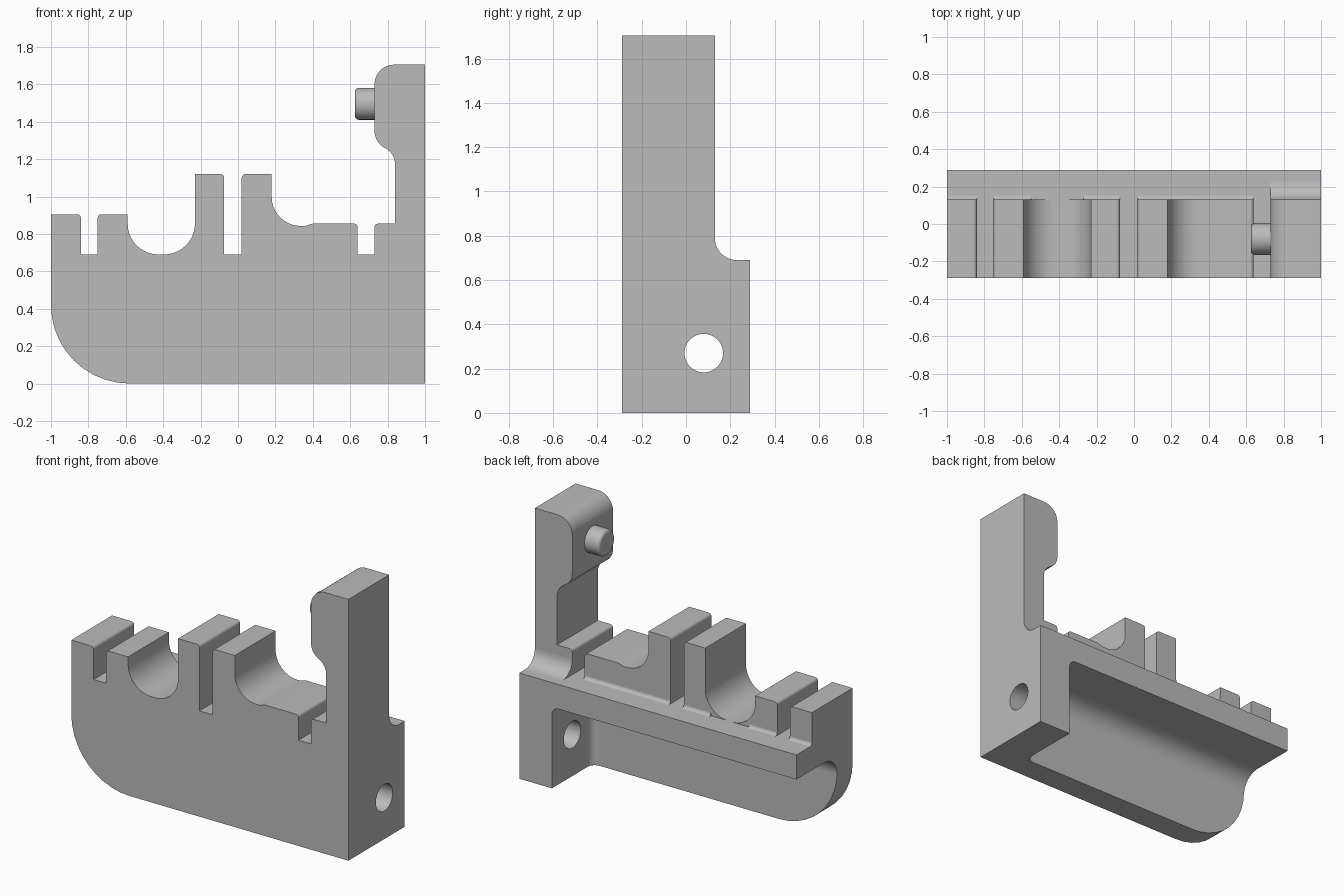
import bpy, bmesh, math
from mathutils import Vector

cube = bpy.data.objects.get("Cube")
if cube:
    bpy.data.objects.remove(cube, do_unlink=True)

GREY = (0.5, 0.5, 0.5, 1)
grey = bpy.data.materials.new("plain grey")
grey.use_nodes = True
grey.diffuse_color = GREY
grey.node_tree.nodes["Principled BSDF"].inputs["Base Color"].default_value = GREY


def rounded(corners, steps=10):
    """Outline with each (a, b, radius) corner rounded."""
    out = []
    for i, c in enumerate(corners):
        p = Vector(c[:2])
        r = c[2] if len(c) > 2 else 0
        if not r:
            out.append(p)
            continue
        u = (Vector(corners[i - 1][:2]) - p).normalized()
        v = (Vector(corners[(i + 1) % len(corners)][:2]) - p).normalized()
        half = u.angle(v) / 2
        centre = p + (u + v).normalized() * (r / math.sin(half))
        start = p + u * (r / math.tan(half)) - centre
        end = p + v * (r / math.tan(half)) - centre
        sweep = math.pi - 2 * half
        for k in range(steps + 1):
            t = k / steps
            out.append(centre + (start * math.sin((1 - t) * sweep)
                                 + end * math.sin(t * sweep)) / math.sin(sweep))
    return out


def prism(name, outline, axis, lo, hi):
    """Extrude an outline along x (outline in y, z) or y (outline in x, z)."""
    bm = bmesh.new()
    place = (lambda p: (lo, p.x, p.y)) if axis == "x" else (lambda p: (p.x, lo, p.y))
    face = bm.faces.new([bm.verts.new(place(p)) for p in outline])
    ext = bmesh.ops.extrude_face_region(bm, geom=[face])
    shift = Vector((hi - lo, 0, 0) if axis == "x" else (0, hi - lo, 0))
    bmesh.ops.translate(bm, verts=[g for g in ext["geom"] if isinstance(g, bmesh.types.BMVert)], vec=shift)
    bmesh.ops.recalc_face_normals(bm, faces=bm.faces)
    return finish(name, bm)


def finish(name, bm):
    mesh = bpy.data.meshes.new(name)
    bm.to_mesh(mesh)
    bm.free()
    mesh.materials.append(grey)
    obj = bpy.data.objects.new(name, mesh)
    bpy.context.collection.objects.link(obj)
    return obj


def edit(obj, fn):
    bm = bmesh.new()
    bm.from_mesh(obj.data)
    fn(bm)
    bm.to_mesh(obj.data)
    bm.free()


def activate(obj):
    bpy.ops.object.select_all(action="DESELECT")
    obj.select_set(True)
    bpy.context.view_layer.objects.active = obj


def combine(obj, other, operation):
    mod = obj.modifiers.new(operation, "BOOLEAN")
    mod.operation, mod.solver, mod.object = operation, "EXACT", other
    activate(obj)
    bpy.ops.object.modifier_apply(modifier=mod.name)
    bpy.data.objects.remove(other, do_unlink=True)


def circle(a, b, r, n=48):
    return [Vector((a + r * math.cos(math.tau * k / n), b + r * math.sin(math.tau * k / n)))
            for k in range(n)]


SHELF, LOW, HIGH, STEP = 0.69, 0.905, 1.12, 0.855
FRONT, COMB_BACK, BACK = -0.29, 0.13, 0.29
INNER = 0.765

# Body silhouette: rounded foot, tower, slots and saddles
body = prism("bracket_body", rounded([
    (-1, 0, 0.42), (1, 0), (1, 1.705),
    (0.73, 1.705, 0.105), (0.73, 1.29, 0.1), (0.84, 1.23, 0.1), (0.84, STEP),
    (0.73, STEP, 0.02), (0.73, SHELF), (0.64, SHELF), (0.64, STEP, 0.02),
    (0.4, STEP), (0.36, 0.843), (0.18, 0.84, 0.155), (0.18, HIGH),
    (0.02, HIGH, 0.02), (0.02, SHELF), (-0.075, SHELF), (-0.075, HIGH, 0.02),
    (-0.23, HIGH), (-0.23, SHELF, 0.165), (-0.59, SHELF, 0.165), (-0.59, LOW),
    (-0.75, LOW, 0.02), (-0.75, SHELF), (-0.84, SHELF), (-0.84, LOW, 0.02),
    (-1, LOW)]), "y", FRONT, COMB_BACK)

# Rear ledge and end block
ledge = prism("rear_ledge", rounded([(COMB_BACK, 0), (BACK, 0), (BACK, SHELF), (COMB_BACK, SHELF)]),
              "x", -1, 1)
combine(body, ledge, "UNION")

# Hollow below the ledge, with rounded inner corners
hollow = prism("hollow_cutter", rounded([(-0.13, -0.2), (0.5, -0.2), (0.5, 0.53), (-0.13, 0.53, 0.13)]),
               "x", -1.2, INNER)


def round_end(bm):
    def at_end(v):
        return abs(v.co.x - INNER) < 1e-4
    edges = [e for e in bm.edges if all(at_end(v) for v in e.verts)
             and not all(v.co.z < 0 for v in e.verts)
             and not all(v.co.y > 0.4 for v in e.verts)]
    bmesh.ops.bevel(bm, geom=edges, offset=0.05, segments=6, profile=0.5, affect="EDGES")


edit(hollow, round_end)
combine(body, hollow, "DIFFERENCE")

# Screw hole through the end block
combine(body, prism("hole_cutter", circle(0.08, 0.27, 0.087), "x", 0.6, 1.2), "DIFFERENCE")


# Fillets where the comb and tower meet the ledge
def fillet(name, r, lo, hi):
    arc = [Vector((COMB_BACK + r - r * math.cos(t), SHELF + r - r * math.sin(t)))
           for t in (math.pi / 2 * k / 10 for k in range(11))]
    return prism(name, [Vector((COMB_BACK, SHELF))] + arc[::-1], "x", lo, hi)


parts = [body, fillet("tower_fillet", 0.1, 0.73, 1)]
for i, (lo, hi) in enumerate([(-1, -0.84), (-0.75, -0.55), (-0.27, -0.075), (0.02, 0.64)]):
    parts.append(fillet(f"tooth_fillet_{i + 1}", 0.022, lo, hi))

# Peg on the tower with a rounded tip
TIP = 0.625
peg = prism("tower_peg", circle(-0.08, 1.495, 0.085), "x", TIP, 0.74)
edit(peg, lambda bm: bmesh.ops.bevel(
    bm, geom=[e for e in bm.edges if all(abs(v.co.x - TIP) < 1e-4 for v in e.verts)],
    offset=0.022, segments=5, profile=0.5, affect="EDGES"))
parts.append(peg)

for part in parts:
    activate(part)
    bpy.ops.object.shade_smooth_by_angle(angle=math.radians(30))
    part.modifiers.new("even_shading", "WEIGHTED_NORMAL").keep_sharp = True
